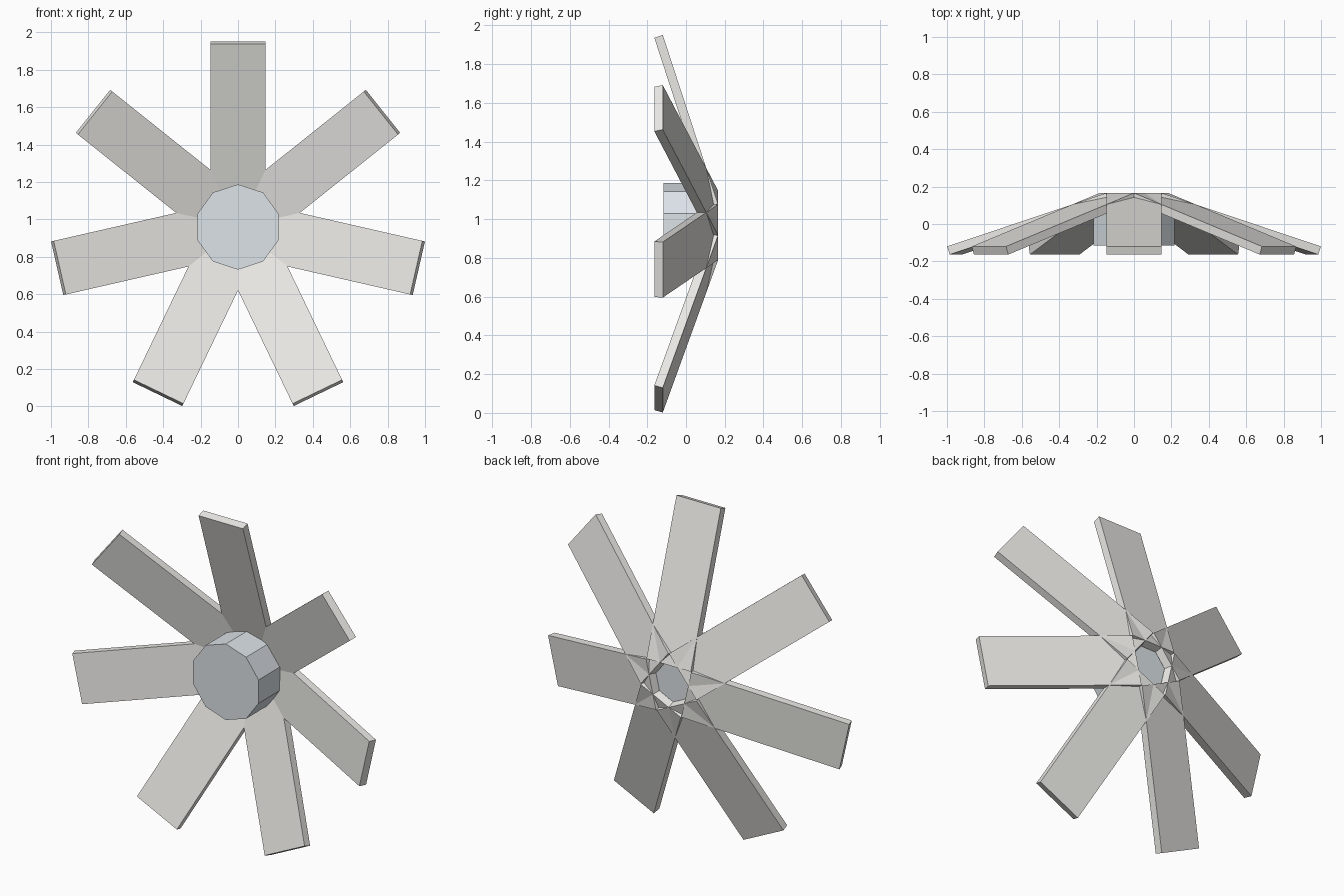
import bpy, math
from mathutils import Matrix, Vector

if "Cube" in bpy.data.objects:
    bpy.data.objects.remove(bpy.data.objects["Cube"])

CZ = 0.959                      # hub axis height
TILT = math.radians(18.1)       # blades lean forward towards the tips
LENGTH, WIDTH, THICK = 0.917, 0.294, 0.046


def material(name, colour):
    m = bpy.data.materials.new(name)
    m.diffuse_color = colour
    m.use_nodes = True
    m.node_tree.nodes["Principled BSDF"].inputs["Base Color"].default_value = m.diffuse_color
    return m


hub_mat = material("hub_grey_blue", (0.72, 0.77, 0.81, 1))
blade_mat = material("blade_warm_grey", (0.82, 0.81, 0.78, 1))

# Ten-sided hub, axis along y, one corner pointing up
bpy.ops.mesh.primitive_cylinder_add(vertices=10, radius=0.228, depth=0.23,
                                    location=(0, 0, CZ),
                                    rotation=(math.pi / 2, 0, 0))
hub = bpy.context.object
hub.name = "hub"
hub.data.materials.append(hub_mat)

# Seven flat blades: inner back edge at radius 0.12, y = 0.165
centre = Matrix.Translation((0, 0, CZ))
root = Matrix.Translation((0, 0.165, 0.12)) @ Matrix.Rotation(TILT, 4, 'X')
box = (Matrix.Translation((0, -THICK / 2, LENGTH / 2))
       @ Matrix.Diagonal((WIDTH, THICK, LENGTH, 1)))
for i in range(7):
    bpy.ops.mesh.primitive_cube_add(size=1)
    blade = bpy.context.object
    blade.name = f"blade_{i + 1}"
    spin = Matrix.Rotation(i * math.tau / 7, 4, 'Y')
    blade.data.transform(centre @ spin @ root @ box)
    blade.data.materials.append(blade_mat)
